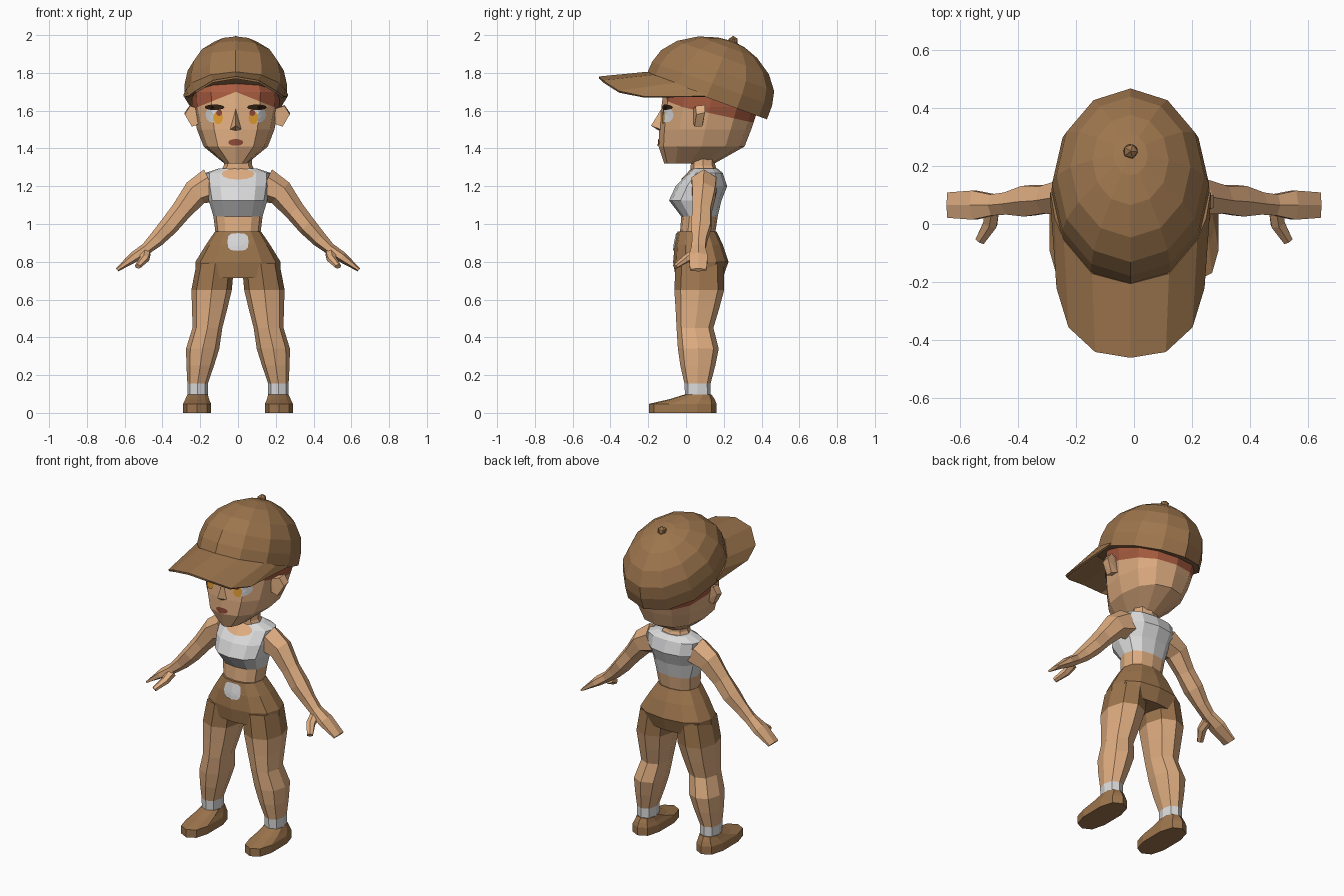
import bpy, bmesh, math
from mathutils import Vector
from mathutils.bvhtree import BVHTree

if "Cube" in bpy.data.objects:
    bpy.data.objects.remove(bpy.data.objects["Cube"])


def material(name, r, g, b):
    m = bpy.data.materials.new(name)
    m.diffuse_color = (r, g, b, 1)
    m.use_nodes = True
    m.node_tree.nodes["Principled BSDF"].inputs["Base Color"].default_value = m.diffuse_color
    return m


SKIN = material("skin", .74, .42, .22)
BROWN = material("brown cloth", .34, .18, .075)
WHITE = material("white cloth", .70, .70, .71)
HAIR = material("red hair", .39, .105, .05)
DARK = material("dark brown", .03, .014, .006)
AMBER = material("amber", .72, .32, .03)
LIP = material("lip red", .27, .065, .035)
HEAD_X = -0.012


def finish(name, bm, mats, rule=None, mirror=False, x=0.0):
    """Turn a bmesh into a flat shaded object, coloured by a face rule."""
    bmesh.ops.recalc_face_normals(bm, faces=bm.faces[:])
    if rule:
        for f in bm.faces:
            f.material_index = rule(f.calc_center_median())
    me = bpy.data.meshes.new(name)
    bm.to_mesh(me)
    bm.free()
    for m in mats:
        me.materials.append(m)
    ob = bpy.data.objects.new(name, me)
    ob.location.x = x
    bpy.context.collection.objects.link(ob)
    if mirror:
        ob.modifiers.new("mirror", 'MIRROR').use_mirror_merge = False
    return ob


def loft(rings):
    """Skin a list of closed rings and cap both ends."""
    bm = bmesh.new()
    vs = [[bm.verts.new(p) for p in r] for r in rings]
    n = len(vs[0])
    for a, b in zip(vs, vs[1:]):
        for i in range(n):
            j = (i + 1) % n
            bm.faces.new((a[i], a[j], b[j], b[i]))
    bm.faces.new(vs[0])
    bm.faces.new(vs[-1])
    return bm


def ring(z, hx, yf, yb, cx=0.0, n=12, power=0.85, turn=0.0):
    """Level rounded outline from front yf to back yb."""
    pts = []
    for i in range(n):
        a = 2 * math.pi * (i + turn) / n
        s, c = math.sin(a), -math.cos(a)
        sx = math.copysign(abs(s) ** power, s)
        sy = math.copysign(abs(c) ** power, c)
        pts.append(Vector((cx + hx * sx, (yf + yb) / 2 + (yb - yf) / 2 * sy, z)))
    return pts


def tube(path, n=6):
    """Limb along a path of (x, y, z, thickness, width)."""
    pts = [Vector(p[:3]) for p in path]
    rings = []
    for i, p in enumerate(path):
        d = (pts[min(i + 1, len(pts) - 1)] - pts[max(i - 1, 0)]).normalized()
        side = Vector((0, 0, 1)).cross(d).normalized()
        up = d.cross(side)
        rings.append([pts[i] + up * p[3] * 1.1 * math.sin(a) + side * p[4] * 1.05 * math.cos(a)
                      for a in [2 * math.pi * (k + .5) / n for k in range(n)]])
    return loft(rings)


def hull(pts):
    bm = bmesh.new()
    for p in pts:
        bm.verts.new(p)
    bmesh.ops.convex_hull(bm, input=bm.verts[:])
    return bm


def patch(name, tree, cx, cz, rx, rz, mat, lift=.005, mirror=False, x=0.0, power=1.0):
    """Thin rounded plate laid on the front of a surface."""
    bm = bmesh.new()
    n, rows = 12, []
    for k in (0.02, .5, 1):
        row = []
        for i in range(n):
            a = 2 * math.pi * i / n
            c, s = math.cos(a), math.sin(a)
            px = cx + rx * k * math.copysign(abs(c) ** power, c)
            pz = cz + rz * k * math.copysign(abs(s) ** power, s)
            hit = tree.ray_cast(Vector((px, -1, pz)), Vector((0, 1, 0)))[0]
            row.append(bm.verts.new((px, hit.y - lift, pz)))
        rows.append(row)
    for a, b in zip(rows, rows[1:]):
        for i in range(n):
            j = (i + 1) % n
            bm.faces.new((a[i], a[j], b[j], b[i]))
    bm.faces.new(rows[0])
    ob = finish(name, bm, [mat], mirror=mirror, x=x)
    if ob.data.polygons[0].normal.y > 0:
        ob.data.flip_normals()


# Head, with the hairline cut into its faces
bm = loft([ring(1.32, .06, -.115, .15), ring(1.41, .17, -.145, .31), ring(1.50, .205, -.142, .345),
           ring(1.62, .23, -.13, .385), ring(1.70, .235, -.12, .395), ring(1.80, .19, -.05, .33)])
for co, no in (((0, 0, 1.615), (0, .22, 1)), ((0, 0, 1.70), (.4, 0, 1)),
               ((0, 0, 1.70), (-.4, 0, 1)), ((0, -.03, 0), (0, 1, 0))):
    bmesh.ops.bisect_plane(bm, geom=bm.verts[:] + bm.edges[:] + bm.faces[:], plane_co=co, plane_no=no)
face = BVHTree.FromBMesh(bm)
finish("head", bm, [SKIN, HAIR], x=HEAD_X, rule=lambda c: int(
    c.z + .4 * abs(c.x) > 1.70 if c.y < -.03 else c.z + .22 * c.y > 1.615))

# Nose and ears
finish("nose", hull([(0, -.185, 1.52), (.032, -.13, 1.50), (-.032, -.13, 1.50),
                     (0, -.13, 1.61), (0, -.12, 1.48)]), [SKIN], x=HEAD_X)
finish("ears", hull([(.20, y, z) for y in (.04, .09) for z in (1.53, 1.61)] +
                    [(.25, .05, 1.625), (.25, .10, 1.63), (.278, .055, 1.58), (.278, .10, 1.59),
                     (.24, .045, 1.515), (.24, .085, 1.515)]), [SKIN], mirror=True, x=HEAD_X + .008)

# Eyes, brows and mouth
patch("eye_whites", face, .118, 1.578, .042, .042, WHITE, .004, True, HEAD_X)
patch("irises", face, .094, 1.562, .026, .034, AMBER, .006, True, HEAD_X)
patch("pupils", face, .088, 1.588, .016, .016, LIP, .008, True, HEAD_X)
patch("brows", face, .112, 1.618, .052, .015, DARK, .0095, True, HEAD_X)
patch("mouth", face, 0, 1.432, .04, .018, LIP, .005, False, HEAD_X)

# Cap crown, leaning backwards
centre = Vector((0, .13, 1.65))
U, V = Vector((0, .342, .94)), Vector((0, .94, -.342))
crown = []
for u, v, r in ((.012, -.027, .34), (.09, -.024, .338), (.165, -.02, .318), (.24, -.017, .258),
                (.30, -.013, .165), (.33, -.005, .075), (.338, 0, .01)):
    crown.append([centre + U * u + V * (v - r * math.cos(a)) + Vector((r * .8 * math.sin(a), 0, 0))
                  for a in [math.pi * k / 6 for k in range(12)]])
finish("cap_crown", loft(crown), [BROWN], x=HEAD_X)

# Cap button
bm = bmesh.new()
bmesh.ops.create_icosphere(bm, subdivisions=1, radius=.028)
bmesh.ops.translate(bm, verts=bm.verts[:], vec=(0, .25, 1.968))
finish("cap_button", bm, [BROWN], x=HEAD_X)

# Cap brim, arched across the front
inner = [(0, -.205, 1.80), (.13, -.17, 1.785), (.225, -.055, 1.745), (.255, .02, 1.715), (.27, .11, 1.685)]
outer = [(0, -.46, 1.775), (.12, -.44, 1.755), (.21, -.355, 1.70), (.25, -.22, 1.672), (.272, .10, 1.675)]
bm = bmesh.new()
rows = []
for side in (inner, outer):
    full = [(-x, y, z) for x, y, z in side[:0:-1]] + side
    rows.append([bm.verts.new(p) for p in full])
for i in range(8):
    bm.faces.new((rows[0][i], rows[0][i + 1], rows[1][i + 1], rows[1][i]))
brim = finish("cap_brim", bm, [BROWN], x=HEAD_X)
mod = brim.modifiers.new("thickness", 'SOLIDIFY')
mod.thickness, mod.offset = .012, 0

# Neck
finish("neck", loft([ring(1.24, .09, .03, .16, n=8), ring(1.285, .088, .025, .165, n=8),
                     ring(1.31, .075, .025, .155, n=8), ring(1.38, .07, .03, .15, n=8)]), [SKIN])

# Torso: bare waist and white top
bm = loft([ring(.92, .115, -.035, .15), ring(1.04, .13, -.025, .168), ring(1.125, .155, -.09, .188),
           ring(1.20, .168, -.055, .218), ring(1.27, .172, .012, .195), ring(1.295, .10, .035, .165)])
chest = BVHTree.FromBMesh(bm)
finish("torso", bm, [SKIN, WHITE], rule=lambda c: int(c.z > 1.04))
patch("neckline", chest, 0, 1.265, .088, .03, SKIN, .006)

# Hips
bm = loft([ring(.715, .225, -.055, .195), ring(.80, .225, -.068, .225), ring(.89, .17, -.06, .195),
           ring(.96, .122, -.045, .162)])
belly = BVHTree.FromBMesh(bm)
finish("hips", bm, [BROWN])
patch("waist_patch", belly, 0, .905, .056, .047, WHITE, .006, power=.6)

# Legs with short trousers above and socks below
legs = [(.79, .12, .10, -.055, .20), (.65, .14, .107, -.062, .202), (.55, .15, .093, -.055, .175),
        (.45, .162, .079, -.05, .145), (.34, .187, .088, -.043, .173), (.25, .20, .073, -.03, .155),
        (.155, .214, .054, -.008, .13), (.08, .214, .054, -.005, .13)]
finish("legs", loft([ring(z, h, f, b, cx, n=8) for z, cx, h, f, b in legs]),
       [SKIN, BROWN, WHITE], mirror=True,
       rule=lambda c: 1 if c.z > .65 else 2 if c.z < .15 else 0)

# Shoes
finish("shoes", loft([ring(0, .077, -.195, .162, .217, n=10, power=.75),
                      ring(.048, .077, -.195, .162, .217, n=10, power=.75),
                      ring(.072, .066, -.09, .152, .216, n=10),
                      ring(.098, .056, -.005, .135, .214, n=10)]), [BROWN], mirror=True)

# Arms with flat hands, and thumbs
finish("arms", tube([(.14, .095, 1.205, .085, .072), (.225, .095, 1.165, .065, .066),
                     (.30, .085, 1.07, .05, .052), (.365, .08, .99, .046, .058),
                     (.43, .072, .92, .038, .042), (.485, .066, .87, .028, .04),
                     (.55, .065, .825, .026, .055), (.64, .065, .757, .009, .048)]),
       [SKIN], mirror=True)
finish("thumbs", tube([(.49, .05, .845, .025, .028), (.495, .0, .815, .02, .026),
                       (.53, -.058, .775, .012, .018)]), [SKIN], mirror=True)
